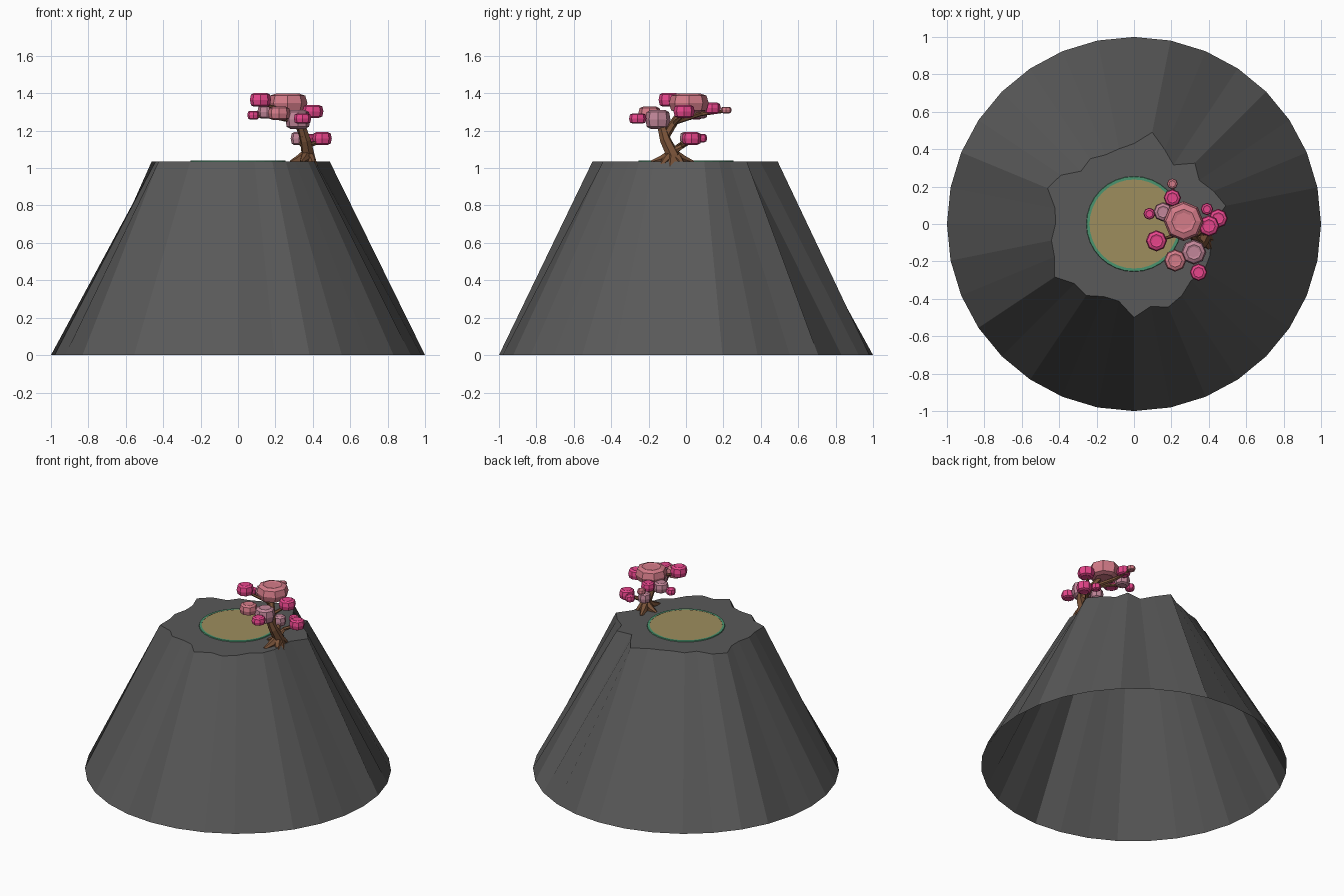
import bpy, bmesh, math
from mathutils import Vector

if "Cube" in bpy.data.objects:
    bpy.data.objects.remove(bpy.data.objects["Cube"])

def material(name, rgb):
    m = bpy.data.materials.new(name)
    m.diffuse_color = (*rgb, 1)
    m.use_nodes = True
    m.node_tree.nodes["Principled BSDF"].inputs["Base Color"].default_value = m.diffuse_color
    return m

ROCK = material("rock", (0.10, 0.10, 0.10))
BARK = material("bark", (0.19, 0.085, 0.04))
SALMON = material("salmon", (0.66, 0.20, 0.25))
MAGENTA = material("magenta", (0.80, 0.06, 0.26))
DUSTY = material("dusty", (0.54, 0.24, 0.32))
SAND = material("sand", (0.34, 0.27, 0.11))
GREEN = material("green", (0.07, 0.30, 0.16))

def finish(bm, name, mat):
    me = bpy.data.meshes.new(name)
    bm.to_mesh(me)
    bm.free()
    me.materials.append(mat)
    ob = bpy.data.objects.new(name, me)
    bpy.context.collection.objects.link(ob)
    return ob

def bridge(bm, a, b):
    n = len(a)
    for i in range(n):
        bm.faces.new((a[i], a[(i + 1) % n], b[(i + 1) % n], b[i]))

def ring(bm, radii, z, c=(0, 0)):
    n = len(radii)
    return [bm.verts.new((c[0] + r * math.cos(math.tau * i / n),
                          c[1] + r * math.sin(math.tau * i / n), z))
            for i, r in enumerate(radii)]

# Mountain: open-bottomed cone with a jagged summit rim
RIM = [.42, .50, .46, .42, .46, .38, .43, .50, .43, .41, .40, .42, .40, .47, .50, .43,
       .42, .45, .46, .51, .45, .46, .42, .42, .50, .45, .48, .46, .43, .45, .44, .42]
TOP = 1.035
bm = bmesh.new()
low, high = ring(bm, [1.0] * 32, 0), ring(bm, RIM, TOP)
bridge(bm, low, high)
mid = bm.verts.new((0, 0, TOP))
for i in range(32):
    bm.faces.new((high[i], high[(i + 1) % 32], mid))
finish(bm, "mountain", ROCK)

# Crater pool with a green shore ring
bm = bmesh.new()
bm.faces.new(ring(bm, [.238] * 32, TOP + .005))
finish(bm, "pool", SAND)
bm = bmesh.new()
foot, outer, inner = (ring(bm, [r] * 32, z) for r, z in
                      ((.255, TOP), (.253, TOP + .006), (.238, TOP + .006)))
bridge(bm, foot, outer)
bridge(bm, outer, inner)
finish(bm, "pool_rim", GREEN)

# Tapered six-sided limbs for trunk, roots and branches
def limb(name, path):
    bm = bmesh.new()
    pts = [Vector(p[:3]) for p in path]
    prev = None
    for i, p in enumerate(pts):
        d = (pts[min(i + 1, len(pts) - 1)] - pts[max(i - 1, 0)]).normalized()
        u = d.cross(Vector((0.3, 1, 0.1))).normalized()
        v = d.cross(u)
        r = path[i][3]
        loop = [bm.verts.new(p + r * (u * math.cos(math.tau * k / 6) + v * math.sin(math.tau * k / 6)))
                for k in range(6)]
        if prev:
            bridge(bm, prev, loop)
        else:
            bm.faces.new(loop[::-1])
        prev = loop
    bm.faces.new(prev)
    finish(bm, name, BARK)

limb("trunk", [(.37, -.07, 1.01, .06), (.375, -.07, 1.07, .036), (.36, -.11, 1.15, .03),
               (.335, -.135, 1.24, .022)])
for i, tip in enumerate([(.28, -.06, 1.03), (.34, -.185, 1.03), (.41, -.14, 1.005),
                         (.41, -.01, 1.01), (.33, .04, 1.03)]):
    limb(f"root_{i}", [(.37, -.07, 1.075, .03), ((.37 + tip[0]) / 2, (tip[1] - .07) / 2, 1.045, .024),
                       (*tip, .01)])
limb("branch_crown", [(.355, -.12, 1.16, .026), (.33, -.08, 1.22, .022), (.28, -.02, 1.31, .018)])
limb("branch_low", [(.375, -.075, 1.08, .022), (.38, -.02, 1.12, .015), (.44, .03, 1.145, .01)])
limb("branch_low_inner", [(.375, -.07, 1.09, .018), (.32, .0, 1.15, .01)])
limb("branch_back", [(.31, -.05, 1.25, .016), (.22, .08, 1.29, .012), (.205, .22, 1.305, .007)])
limb("branch_left", [(.31, -.05, 1.25, .014), (.2, .03, 1.27, .01), (.08, .055, 1.28, .006)])
limb("branch_front", [(.335, -.13, 1.22, .014), (.22, -.19, 1.28, .008)])
limb("branch_tip", [(.29, -.04, 1.29, .012), (.12, -.09, 1.35, .007)])
limb("branch_right", [(.32, -.07, 1.23, .013), (.4, -.01, 1.29, .008)])

# Blossom clumps: squashed eight-sided barrels with dimpled caps
PROFILE = [(.45, -.92), (.62, -1), (.92, -.78), (1.03, 0), (.92, .78), (.62, 1), (.45, .92)]
def clump(name, x, y, z, r, h, mat):
    bm = bmesh.new()
    rings = [ring(bm, [r * s] * 8, z + h * t, (x, y)) for s, t in PROFILE]
    for a, b in zip(rings, rings[1:]):
        bridge(bm, a, b)
    bm.faces.new(rings[0][::-1])
    bm.faces.new(rings[-1])
    finish(bm, name, mat)

CLUMPS = [(.265, .015, 1.348, .103, .05, SALMON), (.12, -.09, 1.365, .055, .037, MAGENTA),
          (.32, -.15, 1.26, .065, .05, DUSTY), (.22, -.195, 1.293, .058, .035, SALMON),
          (.345, -.258, 1.265, .045, .027, MAGENTA), (.40, -.01, 1.303, .055, .034, MAGENTA),
          (.45, .03, 1.158, .05, .034, MAGENTA), (.39, .08, 1.16, .032, .022, MAGENTA),
          (.205, .14, 1.32, .045, .03, MAGENTA), (.205, .215, 1.31, .028, .017, SALMON),
          (.155, .065, 1.3, .05, .035, DUSTY), (.082, .055, 1.283, .031, .023, MAGENTA),
          (.325, .01, 1.158, .042, .034, DUSTY)]
for i, c in enumerate(CLUMPS):
    clump(f"blossom_{i}", *c)
